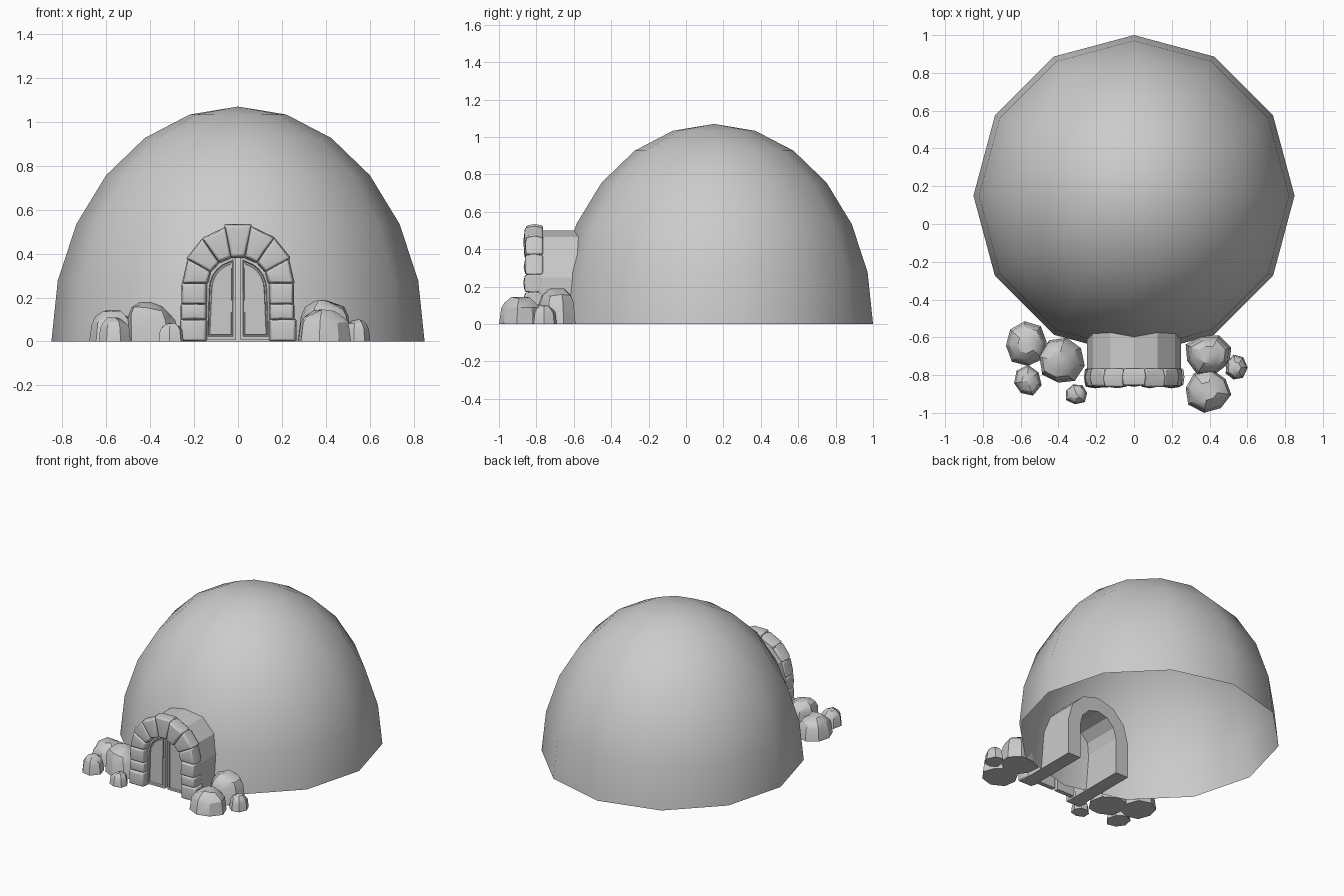
import bpy, bmesh, math, random
from mathutils import Vector

if "Cube" in bpy.data.objects:
    bpy.data.objects.remove(bpy.data.objects["Cube"])

random.seed(4)


def finish(bm, name, smooth=None, bevel=0.0):
    mesh = bpy.data.meshes.new(name)
    bm.to_mesh(mesh)
    bm.free()
    ob = bpy.data.objects.new(name, mesh)
    bpy.context.collection.objects.link(ob)
    if bevel:
        mod = ob.modifiers.new("bevel", 'BEVEL')
        mod.width = bevel
        mod.segments = 2
    if smooth:
        bpy.ops.object.select_all(action='DESELECT')
        ob.select_set(True)
        bpy.context.view_layer.objects.active = ob
        bpy.ops.object.shade_smooth_by_angle(angle=math.radians(smooth))
    return ob


def prism(bm, outline, y0, y1):
    """Solid from an x-z outline between y0 (front) and y1; returns the front face."""
    a = [bm.verts.new((x, y0, z)) for x, z in outline]
    b = [bm.verts.new((x, y1, z)) for x, z in outline]
    front = bm.faces.new(a)
    bm.faces.new(b[::-1])
    n = len(a)
    for i in range(n):
        j = (i + 1) % n
        bm.faces.new((a[j], a[i], b[i], b[j]))
    bmesh.ops.recalc_face_normals(bm, faces=bm.faces[:])
    return front


# dome: open half sphere, 12 sides
bm = bmesh.new()
bmesh.ops.create_uvsphere(bm, u_segments=12, v_segments=12, radius=1)
bmesh.ops.delete(bm, geom=[v for v in bm.verts if v.co.z < -0.01], context='VERTS')
for v in bm.verts:
    v.co = Vector((v.co.x * 0.85, v.co.y * 0.85 + 0.15, max(v.co.z, 0) * 1.07))
finish(bm, "dome", smooth=60)


# entrance tunnel: arched wall running into the dome
def arch(r, cz=0.25):
    pts = [(r, 0.0)]
    pts += [(r * math.cos(math.radians(a)), cz + r * math.sin(math.radians(a)))
            for a in range(0, 181, 30)]
    return pts + [(-r, 0.0)]


bm = bmesh.new()
prism(bm, arch(0.25) + arch(0.15)[::-1], -0.80, -0.36)
finish(bm, "entrance_tunnel")


# arch stones: stacked blocks on each side and seven wedge stones
def stone(name, quad):
    cx = sum(p[0] for p in quad) / 4
    cz = sum(p[1] for p in quad) / 4
    bm = bmesh.new()
    y = -0.857 + random.uniform(-0.006, 0.004)
    front = prism(bm, quad, y, -0.765)
    # bulge the middle of the stone outwards
    bmesh.ops.subdivide_edges(bm, edges=bm.edges[:], cuts=1, use_grid_fill=True)
    for v in bm.verts:
        mid = abs(v.co.y - (y - 0.765) / 2) < 0.01
        k = 1.06 if mid else 0.94 + random.uniform(-0.03, 0.03)
        v.co.x = cx + (v.co.x - cx) * k
        v.co.z = max(0, cz + (v.co.z - cz) * k)
        if v.co.y < y + 0.01 and abs(v.co.x - cx) < 0.025 and abs(v.co.z - cz) < 0.025:
            v.co.y -= 0.008
    finish(bm, name, smooth=35, bevel=0.008)


levels = [0.0, 0.10, 0.17, 0.265]
for side in (-1, 1):
    for i in range(3):
        o = 0.265 - 0.005 * i + random.uniform(-0.006, 0.006)
        stone("column_stone", [(side * 0.145, levels[i]), (side * o, levels[i]),
                               (side * o, levels[i + 1]), (side * 0.145, levels[i + 1])])
for i in range(7):
    a0, a1 = math.pi * i / 7, math.pi * (i + 1) / 7
    ro = 0.272 if i == 3 else 0.258 + random.uniform(-0.006, 0.006)
    stone("arch_stone", [(r * math.cos(a), 0.265 + k * r * math.sin(a))
                         for r, a, k in ((0.14, a0, 0.87), (ro, a0, 1),
                                         (ro, a1, 1), (0.14, a1, 0.87))])

# double door: two quarter-arched leaves with recessed panels
for side in (-1, 1):
    pts = [(side * 0.01, 0.01), (side * 0.15, 0.01)]
    for a in range(0, 91, 15):
        t = math.radians(a)
        pts.append((side * (0.01 + 0.14 * math.cos(t)), 0.235 + 0.15 * math.sin(t)))
    bm = bmesh.new()
    front = prism(bm, pts, -0.81, -0.78)
    for thick, depth in ((0.018, 0.0), (0.004, -0.010), (0.006, 0.0), (0.003, 0.005)):
        bmesh.ops.inset_region(bm, faces=[front], thickness=thick, depth=depth)
    finish(bm, "door_leaf")


# rocks: tapered irregular boulders, peak can lean to one side
def rock(x, y, rx, ry, h, sides=8, lean=(0.0, 0.0), tilt=0.0):
    bm = bmesh.new()
    phase = random.uniform(0, 1)
    jit = [random.uniform(0.92, 1.06) for _ in range(sides)]
    rings = []
    for s, z in ((1.0, 0.0), (0.9, 0.58), (0.74, 0.78), (0.42, 0.94)):
        ring = []
        for i in range(sides):
            a = phase + 2 * math.pi * i / sides
            px, py = rx * s * jit[i] * math.cos(a), ry * s * jit[i] * math.sin(a)
            pz = z * h * (1 + (random.uniform(-0.07, 0.07) if z else 0))
            pz += tilt * px * z
            ring.append(bm.verts.new((x + px + lean[0] * z, y + py + lean[1] * z, pz)))
        rings.append(ring)
    top = bm.verts.new((x + lean[0], y + lean[1], h))
    for lo, hi in zip(rings, rings[1:]):
        for i in range(sides):
            j = (i + 1) % sides
            bm.faces.new((lo[i], lo[j], hi[j], hi[i]))
    for i in range(sides):
        bm.faces.new((rings[-1][i], rings[-1][(i + 1) % sides], top))
    bm.faces.new(rings[0][::-1])
    bmesh.ops.recalc_face_normals(bm, faces=bm.faces[:])
    finish(bm, "rock", smooth=30)


rock(-0.57, -0.635, 0.115, 0.12, 0.14)
rock(-0.38, -0.725, 0.12, 0.125, 0.18, lean=(-0.02, 0.0), tilt=-0.25)
rock(-0.565, -0.83, 0.075, 0.08, 0.11, sides=7)
rock(-0.305, -0.90, 0.062, 0.057, 0.085, sides=7)
rock(0.395, -0.69, 0.13, 0.113, 0.19)
rock(0.39, -0.885, 0.122, 0.115, 0.145)
rock(0.54, -0.76, 0.06, 0.07, 0.10, sides=7)
